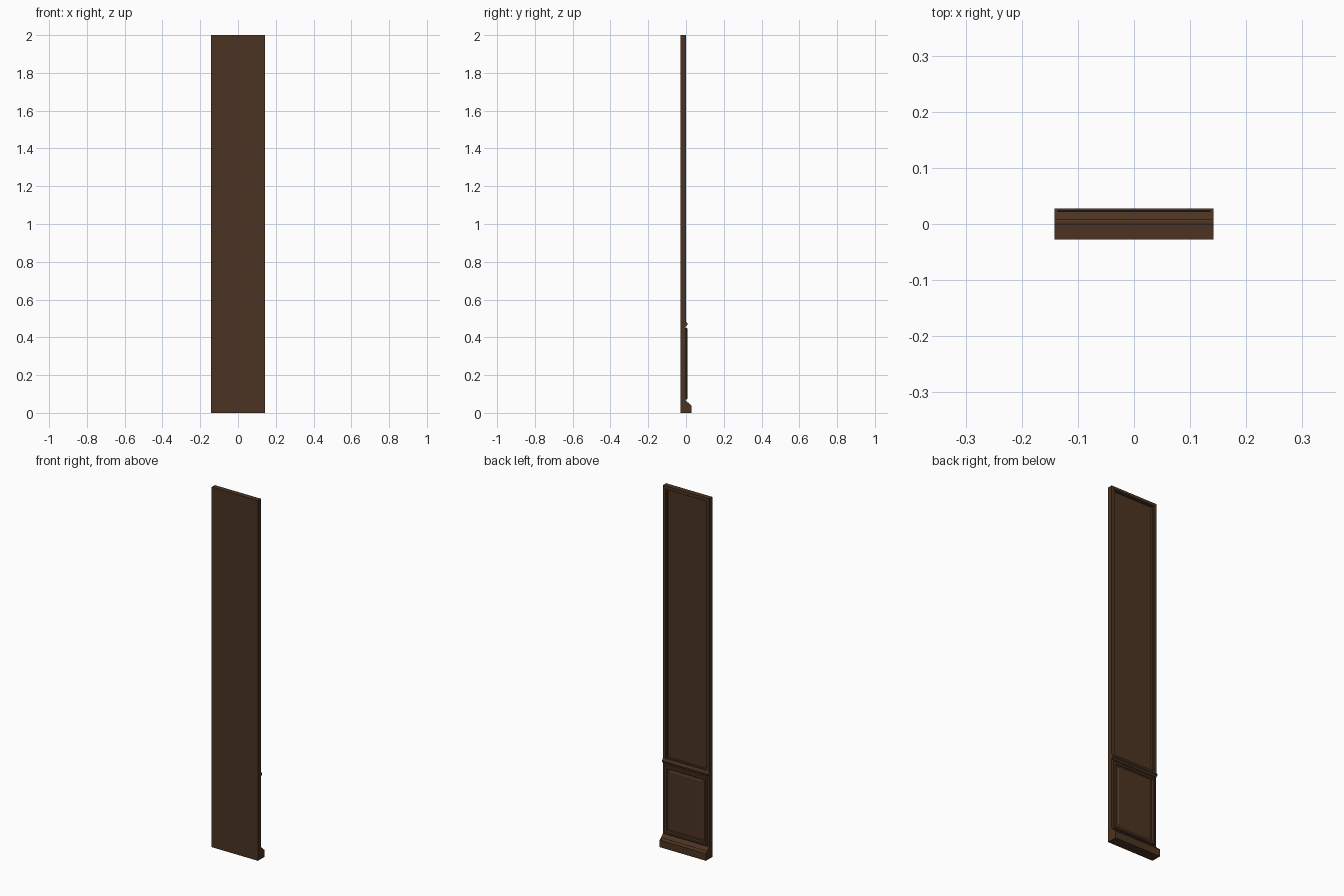
import bpy, bmesh

if "Cube" in bpy.data.objects:
    bpy.data.objects.remove(bpy.data.objects["Cube"])

W = 0.142  # half width of the wall panel

wood = bpy.data.materials.new("dark_brown_wood")
wood.diffuse_color = (0.072, 0.034, 0.016, 1)
wood.use_nodes = True
wood.node_tree.nodes["Principled BSDF"].inputs["Base Color"].default_value = wood.diffuse_color


def finish(bm, name):
    bmesh.ops.recalc_face_normals(bm, faces=bm.faces)
    me = bpy.data.meshes.new(name)
    bm.to_mesh(me)
    bm.free()
    ob = bpy.data.objects.new(name, me)
    me.materials.append(wood)
    bpy.context.collection.objects.link(ob)
    return ob


def panel(name, z0, z1, rings):
    """Loft nested rectangles; each ring is (inset from edge, y). Both ends capped."""
    bm = bmesh.new()
    loops = []
    for d, y in rings:
        x = W - d
        loops.append([bm.verts.new(p) for p in
                      ((-x, y, z0 + d), (x, y, z0 + d), (x, y, z1 - d), (-x, y, z1 - d))])
    for a, b in zip(loops, loops[1:]):
        for i in range(4):
            j = (i + 1) % 4
            bm.faces.new((a[i], a[j], b[j], b[i]))
    bm.faces.new(loops[0])
    bm.faces.new(loops[-1])
    return finish(bm, name)


def moulding(name, profile, groove=None):
    """Extrude a (y, z) profile across the full width; optionally sink one face."""
    bm = bmesh.new()
    left = [bm.verts.new((-W, y, z)) for y, z in profile]
    right = [bm.verts.new((W, y, z)) for y, z in profile]
    n = len(profile)
    sides = [bm.faces.new((left[i], left[(i + 1) % n], right[(i + 1) % n], right[i]))
             for i in range(n)]
    bm.faces.new(left)
    bm.faces.new(right)
    bmesh.ops.recalc_face_normals(bm, faces=bm.faces)
    if groove is not None:
        face = sides[groove]
        bmesh.ops.inset_region(bm, faces=[face], thickness=0.0075)
        bmesh.ops.inset_region(bm, faces=[face], thickness=0.0004, depth=-0.002)
    return finish(bm, name)


# Plain board forming the flat side
panel("backing_board", 0, 2, [(0, -0.028), (0, -0.014)])

# Tall recessed upper panel with a stepped frame
panel("upper_panel", 0.47, 2, [(0, -0.014), (0, 0), (0.015, 0), (0.017, -0.004),
                               (0.021, -0.004), (0.023, -0.011)])

# Lower frame, and the raised moulding with its inner field
panel("lower_frame", 0, 0.47, [(0, -0.014), (0, -0.002)])
panel("lower_panel", 0.058, 0.462, [(0.012, -0.004), (0.012, 0.003), (0.016, 0.007),
                                    (0.026, 0.007), (0.030, 0.001), (0.036, 0.001),
                                    (0.042, 0.004)])

# Rail between the two panels
moulding("chair_rail", [(-0.008, 0.457), (0, 0.457), (0.003, 0.462), (0.008, 0.466),
                        (0.008, 0.474), (0.003, 0.478), (0, 0.486), (-0.008, 0.486)])

# Skirting with a thin groove cut along its sloping top
moulding("skirting", [(-0.013, 0), (0.028, 0), (0.028, 0.04), (0.013, 0.053),
                      (0.004, 0.06), (0, 0.066), (-0.013, 0.066)], groove=2)
